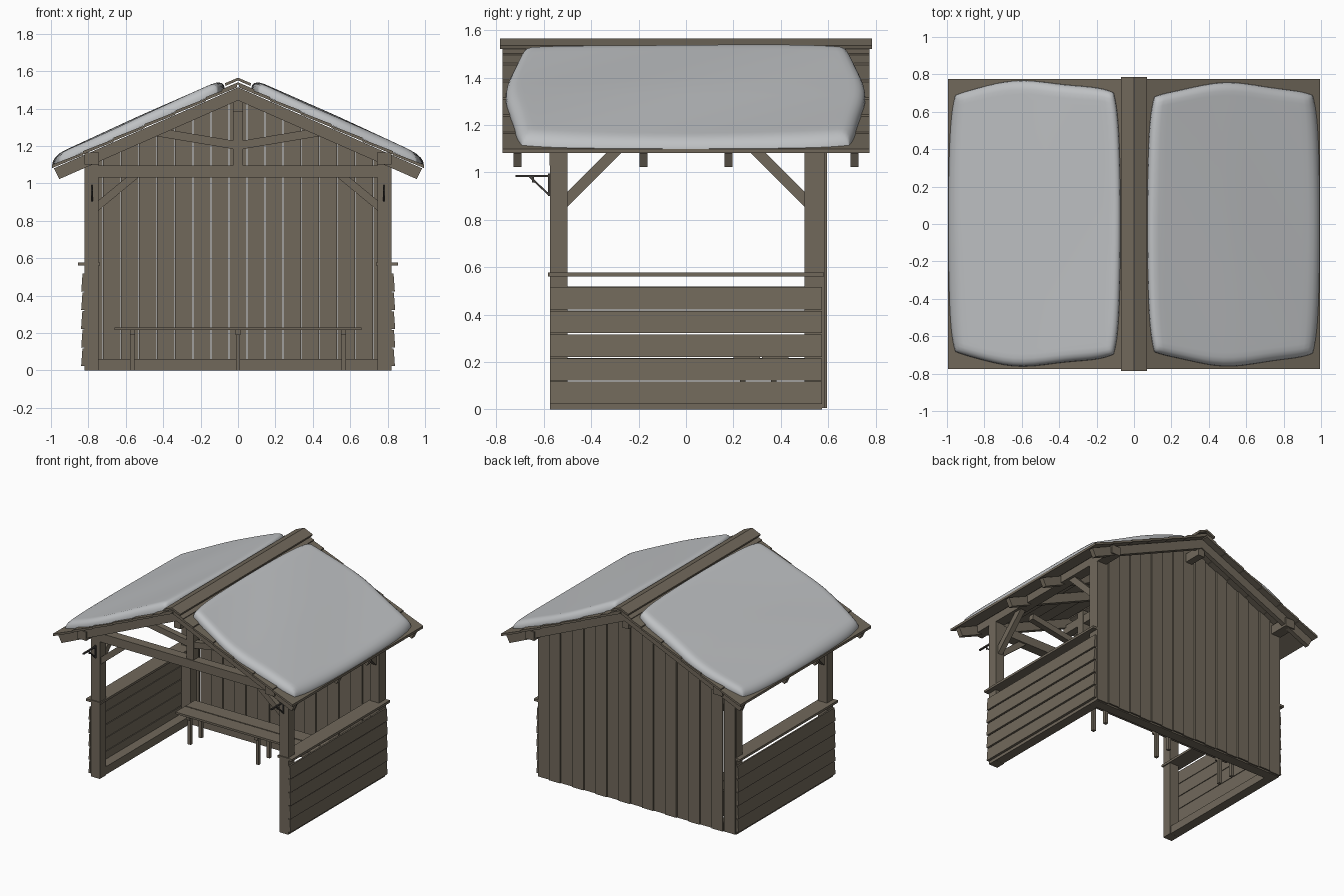
import bpy, bmesh, math, random
from mathutils import Vector

if "Cube" in bpy.data.objects:
    bpy.data.objects.remove(bpy.data.objects["Cube"])

random.seed(4)
SLOPE = 0.44          # roof rise per unit of x
RAFTER_TOP = 1.513    # height of the rafter top line at x = 0


def material(name, rgb):
    m = bpy.data.materials.new(name)
    m.diffuse_color = (*rgb, 1)
    m.use_nodes = True
    m.node_tree.nodes["Principled BSDF"].inputs["Base Color"].default_value = m.diffuse_color
    return m


WOOD = material("weathered wood", (0.165, 0.14, 0.105))
SNOW = material("snow", (0.52, 0.535, 0.55))
IRON = material("dark iron", (0.05, 0.045, 0.04))


def finish(name, bm, mat):
    bmesh.ops.recalc_face_normals(bm, faces=bm.faces)
    me = bpy.data.meshes.new(name)
    bm.to_mesh(me)
    bm.free()
    me.materials.append(mat)
    ob = bpy.data.objects.new(name, me)
    bpy.context.collection.objects.link(ob)
    return ob


def prism(name, profile, y0, y1, mat=WOOD):
    """Extrude an (x, z) outline from y0 to y1."""
    bm = bmesh.new()
    a = [bm.verts.new((x, y0, z)) for x, z in profile]
    b = [bm.verts.new((x, y1, z)) for x, z in profile]
    n = len(a)
    bm.faces.new(a)
    bm.faces.new(b[::-1])
    for i in range(n):
        bm.faces.new((a[i], a[(i + 1) % n], b[(i + 1) % n], b[i]))
    return finish(name, bm, mat)


def box(name, x, y, z, mat=WOOD):
    return prism(name, [(x[0], z[0]), (x[1], z[0]), (x[1], z[1]), (x[0], z[1])], y[0], y[1], mat)


def beam(name, p, q, w, h, mat=WOOD):
    """Square timber between two points: w across, h deep."""
    p, q = Vector(p), Vector(q)
    d = (q - p).normalized()
    side = d.cross(Vector((0, 0, 1))).normalized() * w / 2
    up = side.cross(d).normalized() * h / 2
    bm = bmesh.new()
    rings = [[bm.verts.new(c + side * i + up * j) for i, j in ((-1, -1), (1, -1), (1, 1), (-1, 1))]
             for c in (p, q)]
    bm.faces.new(rings[0])
    bm.faces.new(rings[1][::-1])
    for i in range(4):
        k = (i + 1) % 4
        bm.faces.new((rings[0][i], rings[0][k], rings[1][k], rings[1][i]))
    return finish(name, bm, mat)


def roof_z(x, base=RAFTER_TOP):
    return base - SLOPE * abs(x)


# Back wall: vertical boards, alternately set forward and back, cut to the roof line
N = 17
step = 1.64 / N
for i in range(N):
    a, b = -0.82 + i * step + 0.002, -0.82 + (i + 1) * step - 0.002
    y = 0.575 + 0.008 * (i % 2)
    top = [(b, roof_z(b))] + ([(0, roof_z(0))] if a < 0 < b else []) + [(a, roof_z(a))]
    prism("back_board", [(a, 0.005), (b, 0.005)] + top, y, y + 0.012)

# Cross beams and back sill
for y in (-0.54, 0.537):
    box("tie_beam", (-0.82, 0.82), (y - 0.036, y + 0.036), (1.03, 1.095))
box("back_sill", (-0.75, 0.75), (0.5, 0.574), (0, 0.06))
box("ridge_beam", (-0.027, 0.027), (-0.72, 0.72), (1.385, 1.45))

# Front and back gable trusses
for y in (-0.54, 0.53):
    box("king_post", (-0.028, 0.028), (y - 0.03, y + 0.03), (1.095, 1.49))
    for s in (-1, 1):
        beam("gable_strut", (s * 0.02, y, 1.205), (s * 0.47, y, 1.28), 0.045, 0.045)

for s in (-1, 1):
    # Posts and their braces
    for f in (-1, 1):
        y = f * 0.5375
        box("corner_post", (s * 0.745, s * 0.82), (y - 0.037, y + 0.037), (0, 1.12))
        beam("cross_brace", (s * 0.76, y, 0.87), (s * 0.53, y, 1.06), 0.04, 0.042)
        beam("side_brace", (s * 0.78, f * 0.52, 0.868), (s * 0.78, f * 0.27, 1.118), 0.04, 0.045)
    # Wall plate, sill and rail along each side
    box("wall_plate", (s * 0.742, s * 0.82), (-0.74, 0.74), (1.1, 1.165))
    box("side_sill", (s * 0.75, s * 0.82), (-0.5, 0.5), (0, 0.06))
    box("side_rail", (s * 0.737, s * 0.855), (-0.582, 0.582), (0.56, 0.577))
    # Side cladding boards, each leaning out at its foot
    for i in range(5):
        z = 0.022 + i * 0.1
        j = random.uniform(0, 0.003)
        prism("side_board", [(s * 0.82, z), (s * (0.838 + j), z), (s * (0.831 + j), z + 0.096 - j),
                             (s * 0.82, z + 0.096 - j)], -0.575, 0.575)
    # Rafters with square cut ends
    for y in (-0.712, -0.18, 0.18, 0.712):
        prism("rafter", [(0, roof_z(0)), (s * 0.984, roof_z(0.984)), (s * 0.955, roof_z(0.955) - 0.07),
                         (0, roof_z(0) - 0.07)], y - 0.017, y + 0.017)
    # Overlapping roof boards
    rows = 6
    for i in range(rows):
        a, b = 0.005 + i * 0.99 / rows, 0.005 + (i + 1) * 0.99 / rows
        z0, z1 = roof_z(a) + 0.002, roof_z(b) + 0.006
        prism("roof_board", [(s * a, z0), (s * b, z1), (s * b, z1 + 0.018), (s * a, z0 + 0.014)],
              -0.775, 0.775)
    # Ridge capping
    prism("ridge_cap", [(0, 1.565), (s * 0.07, 1.535), (s * 0.066, 1.521), (0, 1.55)], -0.785, 0.785)
    prism("ridge_under_cap", [(0, 1.54), (s * 0.088, 1.502), (s * 0.085, 1.49), (0, 1.528)], -0.775, 0.775)
    # Iron hanging bracket on each front post
    x = s * 0.78
    box("bracket_arm", (x - 0.006, x + 0.006), (-0.72, -0.574), (0.98, 0.99), IRON)
    box("bracket_plate", (x - 0.006, x + 0.006), (-0.582, -0.574), (0.9, 0.995), IRON)
    box("bracket_hook", (x - 0.004, x + 0.004), (-0.65, -0.642), (0.958, 0.982), IRON)
    beam("bracket_stay", (x, -0.577, 0.905), (x, -0.66, 0.982), 0.008, 0.008, IRON)

# Bench: two seat planks on three trestles
for y in (0.2, 0.32):
    box("bench_seat", (-0.66, 0.66), (y, y + 0.112), (0.215, 0.23))
for x in (-0.565, 0, 0.565):
    box("bench_bearer", (x - 0.013, x + 0.013), (0.21, 0.425), (0.19, 0.215))
    for y in (0.24, 0.37):
        box("bench_leg", (x - 0.012, x + 0.012), (y - 0.012, y + 0.012), (0, 0.2))


def snow_blanket(s, phase):
    """Soft slab on one roof slope: bulging outline, rounded rim, gently uneven top."""
    nu, nv = 24, 36
    bm = bmesh.new()
    grid = []
    for i in range(nu + 1):
        u = math.sin(math.pi / 2 * (2 * i / nu - 1))
        row = []
        for j in range(nv + 1):
            v = math.sin(math.pi / 2 * (2 * j / nv - 1))
            wob = 0.008 * math.sin(5 * u + phase) + 0.006 * math.sin(7 * v + 2 * phase)
            x = 0.532 + u * (0.443 + 0.018 * (1 - v * v)) - 0.02 * u * v ** 8
            y = v * (0.70 + 0.055 * (1 - u * u) + wob) - 0.012 * v * u ** 8
            rim = min((1 - abs(u)) * 0.45, (1 - abs(v)) * 0.72)
            k = min(1, rim / 0.05)
            h = 0.004 + 0.05 * math.sqrt(1 - (1 - k) ** 2) * (1 - 0.2 * max(0, u))
            h += k * 0.004 * math.sin(4 * y + 3 * u + phase)
            row.append(bm.verts.new((s * x, y, roof_z(x, 1.535) + h)))
        grid.append(row)
    for i in range(nu):
        for j in range(nv):
            bm.faces.new((grid[i][j], grid[i + 1][j], grid[i + 1][j + 1], grid[i][j + 1]))
    # Close the slab with an underside along its border
    rim = [grid[i][0] for i in range(nu)] + [grid[nu][j] for j in range(nv)]
    rim += [grid[i][nv] for i in range(nu, 0, -1)] + [grid[0][j] for j in range(nv, 0, -1)]
    low = [bm.verts.new(v.co - Vector((0, 0, 0.008))) for v in rim]
    for i in range(len(rim)):
        k = (i + 1) % len(rim)
        bm.faces.new((rim[i], low[i], low[k], rim[k]))
    bm.faces.new(low)
    ob = finish("roof_snow", bm, SNOW)
    bpy.ops.object.select_all(action='DESELECT')
    ob.select_set(True)
    bpy.context.view_layer.objects.active = ob
    bpy.ops.object.shade_smooth_by_angle(angle=math.radians(60))


snow_blanket(-1, 0.4)
snow_blanket(1, 2.1)
